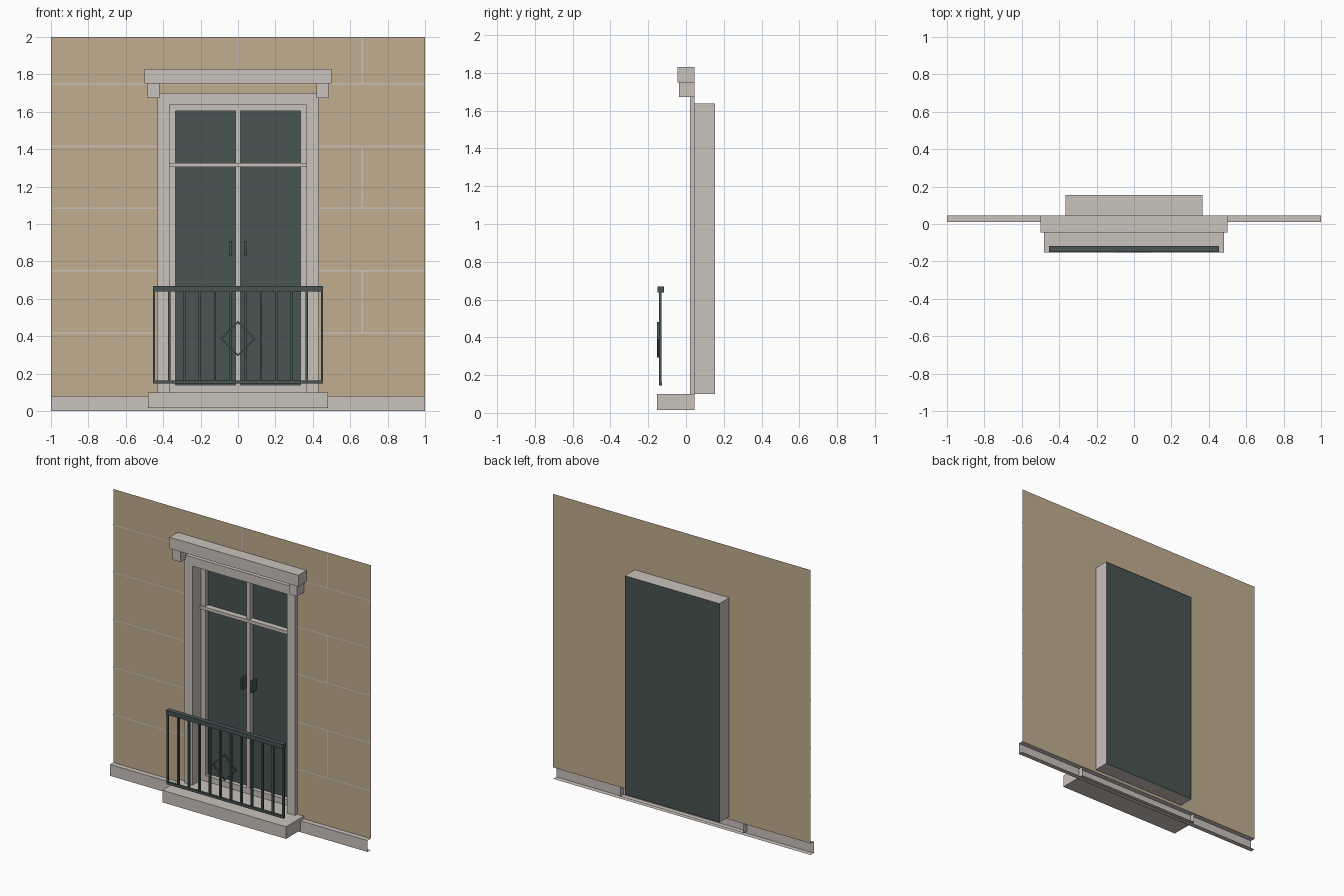
import bpy
import bmesh
import math
from mathutils import Matrix, Vector

cube = bpy.data.objects.get("Cube")
if cube:
    bpy.data.objects.remove(cube, do_unlink=True)


def material(name, srgb):
    col = [((c / 255 + 0.055) / 1.055) ** 2.4 for c in srgb] + [1.0]
    m = bpy.data.materials.new(name)
    m.use_nodes = True
    m.diffuse_color = col
    m.node_tree.nodes["Principled BSDF"].inputs["Base Color"].default_value = col
    return m


TAN = material("tan wall", (193, 174, 144))
STONE = material("pale stone", (202, 194, 188))
DARK = material("dark slate", (72, 85, 84))


def build(name, boxes, mat, skip=(), turns=None):
    """One object from boxes (x0, x1, y0, y1, z0, z1); skip drops faces by outward direction."""
    bm = bmesh.new()
    for i, (x0, x1, y0, y1, z0, z1) in enumerate(boxes):
        new = bmesh.ops.create_cube(bm, size=1)["verts"]
        bmesh.ops.scale(bm, vec=(x1 - x0, y1 - y0, z1 - z0), verts=new)
        if turns:
            bmesh.ops.rotate(bm, matrix=Matrix.Rotation(turns[i], 3, "Y"), verts=new)
        bmesh.ops.translate(bm, vec=((x0 + x1) / 2, (y0 + y1) / 2, (z0 + z1) / 2), verts=new)
    bm.normal_update()
    drop = [f for f in bm.faces if any(f.normal.dot(Vector(d)) > 0.9 for d in skip)]
    bmesh.ops.delete(bm, geom=drop, context="FACES")
    return finish(name, bm, mat)


def sheet(name, rects, y, mat):
    """Flat front-facing rectangles (x0, x1, z0, z1) at depth y."""
    bm = bmesh.new()
    for x0, x1, z0, z1 in rects:
        bm.faces.new([bm.verts.new(p) for p in
                      ((x0, y, z0), (x1, y, z0), (x1, y, z1), (x0, y, z1))])
    return finish(name, bm, mat)


def finish(name, bm, mat):
    me = bpy.data.meshes.new(name)
    bm.to_mesh(me)
    bm.free()
    me.materials.append(mat)
    ob = bpy.data.objects.new(name, me)
    bpy.context.collection.objects.link(ob)
    return ob


def both(box):
    """A box and its mirror image across x = 0."""
    x0, x1, *rest = box
    return [box, (-x1, -x0, *rest)]


BACK, LEFT, RIGHT, FRONT = (0, 1, 0), (1, 0, 0), (-1, 0, 0), (0, -1, 0)
WALL = 0.045            # depth of the wall sheet
HALF = 0.367            # half width of the opening
LOW, HIGH = 0.10, 1.637  # opening bottom and top
BASE = 0.08

# Wall sheet around the opening
sheet("wall", [(-1, -HALF, BASE, 2), (HALF, 1, BASE, 2),
               (-HALF, HALF, HIGH, 2), (-HALF, HALF, BASE, LOW)], WALL, TAN)

# Mortar joints: courses and staggered upright joints
G = 0.004
joints = []
for k in range(1, 6):
    z = 0.083 + k / 3
    if z < HIGH:
        joints += [(-1, -0.4, z - G, z + G), (0.4, 1, z - G, z + G)]
    else:
        joints.append((-1, 1, z - G, z + G))
    if k % 2:
        joints.append((0.664 - G, 0.664 + G, z, min(z + 1 / 3, 2)))
joints.append((-G, G, 1.75, 2))
sheet("mortar_joints", joints, WALL - 0.002, STONE)

# Plinth, sill, cornice and brackets
build("plinth", [(-1, 1, 0.01, WALL, 0, BASE)], STONE, (BACK, LEFT, RIGHT))
build("sill", [(-0.48, 0.48, -0.153, WALL, 0.015, LOW)], STONE, (BACK,))
build("cornice", [(-0.5, 0.5, -0.045, WALL, 1.75, 1.83)], STONE, (BACK,))
build("brackets", both((0.42, 0.483, -0.036, WALL, 1.673, 1.75)), STONE, (BACK,))

# Door surround and the deep reveal behind it
build("surround", both((HALF, 0.43, 0.02, WALL, LOW, 1.70))
      + [(-HALF, HALF, 0.02, WALL, HIGH, 1.70)], STONE, (BACK,))
build("reveal", [(-HALF, HALF, WALL, 0.154, LOW, HIGH)], STONE, (BACK, FRONT))

# Glazed double door
sheet("glass", [(-HALF, HALF, LOW, HIGH)], 0.150, DARK)
build("door_frame", both((0.333, HALF, 0.115, 0.145, LOW, HIGH))
      + [(-0.333, 0.333, 0.115, 0.145, LOW, 0.14),
         (-0.333, 0.333, 0.115, 0.145, 1.605, HIGH)], STONE)
build("mullion", [(-0.014, 0.014, 0.115, 0.145, 0.14, 1.605)], STONE)
build("transom", [(-HALF, HALF, 0.105, 0.145, 1.305, 1.327)], STONE)
build("door_handles", both((0.033, 0.045, 0.09, 0.145, 0.83, 0.91)), DARK)

# Balcony railing
build("top_rail", [(-0.455, 0.455, -0.15, -0.117, 0.638, 0.668)], DARK)
build("bottom_rail", [(-0.455, 0.455, -0.144, -0.128, 0.146, 0.163)], DARK)
bars = []
for i in range(12):
    x = -0.449 + i * 0.898 / 11
    bars.append((x - 0.006, x + 0.006, -0.142, -0.13, 0.16, 0.64))
build("railing_bars", bars, DARK)

# Diamond ornament on the railing
sides, turns = [], []
for sx in (-1, 1):
    for sz in (-1, 1):
        cx, cz = sx * 0.0445, 0.387 + sz * 0.0445
        sides.append((cx - 0.066, cx + 0.066, -0.153, -0.142, cz - 0.004, cz + 0.004))
        turns.append(sx * sz * math.pi / 4)
build("railing_diamond", sides, DARK, turns=turns)
